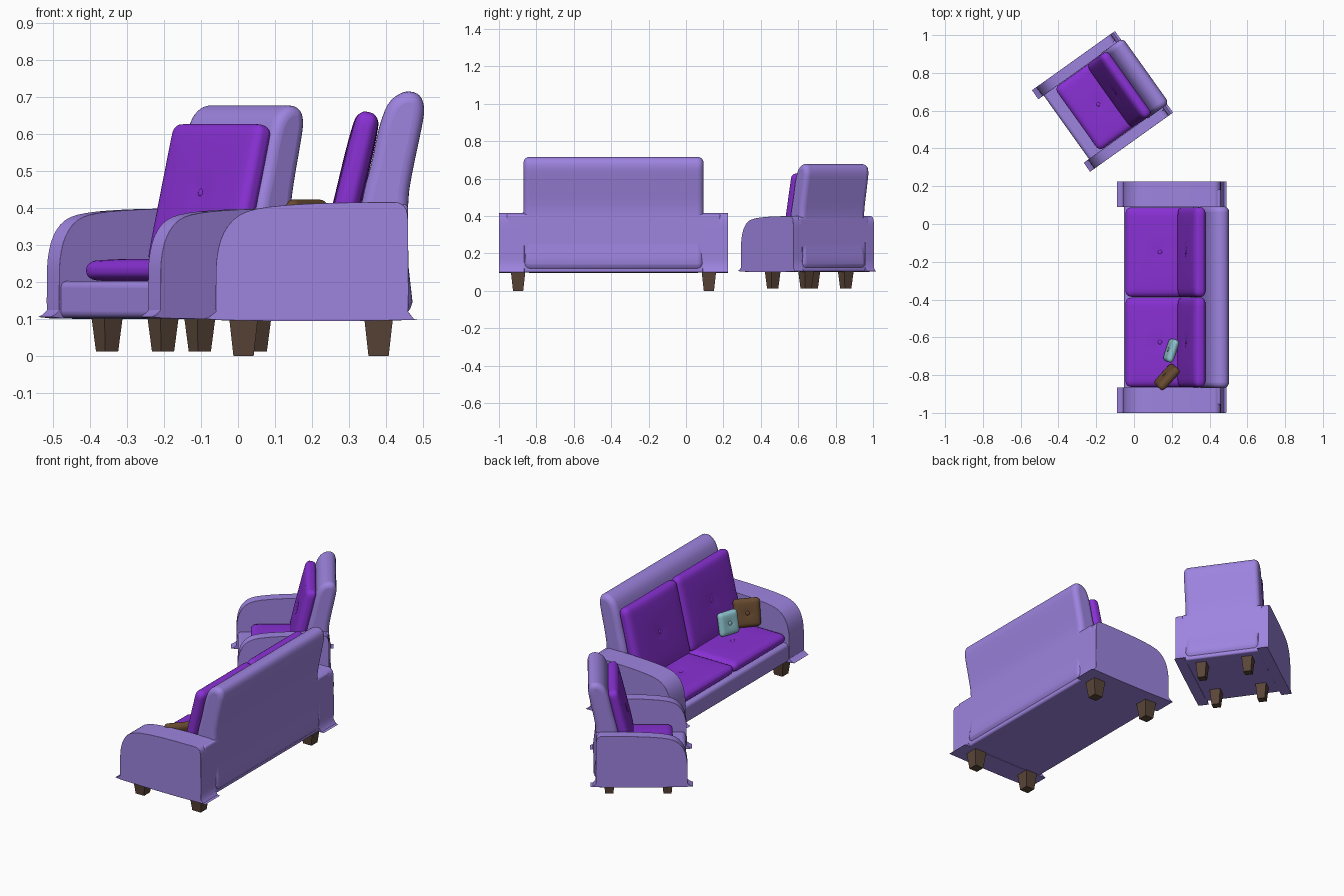
import bpy, bmesh, math
from mathutils import Matrix, Vector

if "Cube" in bpy.data.objects:
    bpy.data.objects.remove(bpy.data.objects["Cube"])


def material(name, r, g, b):
    m = bpy.data.materials.new(name)
    m.diffuse_color = (r, g, b, 1)
    m.use_nodes = True
    m.node_tree.nodes["Principled BSDF"].inputs["Base Color"].default_value = m.diffuse_color
    return m


FABRIC = material("lavender_fabric", .34, .23, .74)
PURPLE = material("purple_fabric", .25, .03, .66)
WOOD = material("dark_wood", .10, .06, .04)
BROWN = material("brown_fabric", .14, .07, .03)
BLUE = material("pale_blue_fabric", .27, .55, .62)


def finish(name, bm, mat, matrix, bevel=0, angle=40):
    bmesh.ops.recalc_face_normals(bm, faces=bm.faces)
    me = bpy.data.meshes.new(name)
    bm.to_mesh(me)
    bm.free()
    me.materials.append(mat)
    ob = bpy.data.objects.new(name, me)
    bpy.context.collection.objects.link(ob)
    ob.matrix_world = matrix
    if bevel:
        b = ob.modifiers.new("round", 'BEVEL')
        b.width, b.segments = bevel, 5
        b.limit_method, b.angle_limit = 'ANGLE', math.radians(50)
    bpy.ops.object.select_all(action='DESELECT')
    ob.select_set(True)
    bpy.context.view_layer.objects.active = ob
    bpy.ops.object.shade_smooth_by_angle(angle=math.radians(angle))
    return ob


def smooth_profile(pts, n=5):
    """Closed Catmull-Rom curve through the points; repeated points make corners."""
    out, k = [], len(pts)
    for i in range(k):
        p0, p1, p2, p3 = (Vector(pts[(i + j) % k]) for j in (-1, 0, 1, 2))
        if (p2 - p1).length < 1e-6:
            continue
        for s in range(n):
            t = s / n
            out.append(.5 * (2 * p1 + (p2 - p0) * t + (2 * p0 - 5 * p1 + 4 * p2 - p3) * t * t
                             + (3 * p1 - p0 - 3 * p2 + p3) * t ** 3))
    return out


def extrude(name, profile, y0, y1, mat, matrix, bevel):
    """Side profile (depth, height) extruded across the width."""
    bm = bmesh.new()
    f = bm.faces.new([bm.verts.new((p[0], y0, p[1])) for p in profile])
    r = bmesh.ops.extrude_face_region(bm, geom=[f])
    bmesh.ops.translate(bm, vec=(0, y1 - y0, 0),
                        verts=[v for v in r["geom"] if isinstance(v, bmesh.types.BMVert)])
    return finish(name, bm, mat, matrix, bevel)


def cushion(name, lx, ly, thick, mat, matrix, corner=.03):
    """Soft rounded pad, thin along z, with a button dimple in the middle."""
    bm = bmesh.new()
    bmesh.ops.create_cube(bm, size=2)
    bmesh.ops.subdivide_edges(bm, edges=bm.edges[:], cuts=19, use_grid_fill=True)
    hx, hy, hz = lx / 2, ly / 2, thick / 2
    for v in bm.verts:
        a, b, c = (math.sin(t * math.pi / 2) for t in v.co)
        p = Vector((a * hx, b * hy, c * hz))
        r = min(corner, hz * .95)
        q = Vector([max(-h + r, min(h - r, t)) for t, h in zip(p, (hx, hy, hz))])
        d = p - q
        if d.length > 1e-6:
            p = q + d.normalized() * r
        puff = .8 + .2 * (1 - a ** 4) * (1 - b ** 4)
        dimple = 1 - .2 * math.exp(-(p.x ** 2 + p.y ** 2) / .0005)
        v.co = (p.x, p.y, p.z * puff * dimple)
    # button
    for s in (-1, 1):
        bmesh.ops.create_uvsphere(bm, u_segments=12, v_segments=6, radius=1, matrix=
                                  Matrix.Translation((0, 0, s * hz * .82)) @
                                  Matrix.Diagonal((.012, .012, .005, 1)))
    return finish(name, bm, mat, matrix, angle=60)


def upright(loc, tilt, turn=0):
    """Stand a cushion up facing -x, leaning back by tilt."""
    return (Matrix.Translation(loc) @ Matrix.Rotation(math.radians(turn), 4, 'Z')
            @ Matrix.Rotation(math.radians(tilt - 90), 4, 'Y'))


ARM = [(.008, .097), (0, .12), (0, .2), (.003, .27), (.022, .335), (.065, .382), (.14, .403),
       (.28, .413), (.46, .416), (.5, .412), (.518, .385), (.52, .3), (.52, .12), (.51, .097)]
BACK = [(.36, .2), (.395, .42), (.42, .52), (.442, .62), (.465, .68), (.495, .708), (.525, .715),
        (.552, .703), (.563, .67), (.557, .62), (.53, .49), (.52, .41), (.52, .25), (.52, .11), (.36, .11)]


def seat_unit(kind, M, outer, inner, back_half, legs_u, leg_v, leg_r, pads, front, pad_shift):
    # base under the cushions
    extrude(kind + "_base", [(.006, .097), (.518, .097), (.518, .205), (.006, .205)],
            -outer + .03, outer - .03, FABRIC, M, .02)
    # arms
    for side, s in (("left", 1), ("right", -1)):
        y0, y1 = sorted((s * inner, s * outer))
        extrude(f"{kind}_{side}_arm", smooth_profile(ARM, 3), y0, y1, FABRIC, M, .03)
    # backrest, with a plain lower panel between the arms
    extrude(kind + "_backrest", smooth_profile(BACK, 3), -back_half, back_half, FABRIC, M, .035)
    extrude(kind + "_rear_panel", [(.4, .097), (.52, .097), (.52, .41), (.4, .41)],
            -outer + .04, outer - .04, FABRIC, M, .012)
    # seat and back cushions
    w = 2 * inner / pads
    for i in range(pads):
        y = -inner + w * (i + .5)
        d = .38 - front
        cushion(f"{kind}_seat_cushion_{i + 1}", d, w - .004, .068, PURPLE,
                M @ Matrix.Translation((front + d / 2, y, .236)))
        cushion(f"{kind}_back_cushion_{i + 1}", .42, w - .002, .075, PURPLE,
                M @ upright((.365 + pad_shift, y, .455), 13.5))
    # tapered square legs
    for i, u in enumerate(legs_u):
        for j, s in enumerate((-1, 1)):
            bm = bmesh.new()
            bmesh.ops.create_cone(bm, cap_ends=True, segments=4, radius1=leg_r * .7 * 2 ** .5,
                                  radius2=leg_r * 2 ** .5, depth=.105, matrix=
                                  Matrix.Translation((u, s * leg_v, .0525)) @
                                  Matrix.Rotation(math.pi / 4, 4, 'Z'))
            finish(f"{kind}_{('front', 'rear')[i]}_leg_{j + 1}", bm, WOOD, M, angle=20)


sofa = Matrix.Translation((-.06, -.3875, 0))
chair = (Matrix.Translation((-.363, .509, .012)) @ Matrix.Rotation(math.radians(35.5), 4, 'Z')
         @ Matrix.Scale(.93, 4))
seat_unit("sofa", sofa, .6125, .477, .481, (.075, .44), .51, .039, 2, .015, 0)
seat_unit("armchair", chair, .285, .222, .228, (.112, .443), .14, .033, 1, .08, .012)

# loose pillows on the sofa
cushion("brown_pillow", .155, .145, .048, BROWN, upright((.175, -.81, .347), 14, -42), .02)
cushion("blue_pillow", .13, .125, .042, BLUE, upright((.197, -.67, .335), 12, -18), .02)
